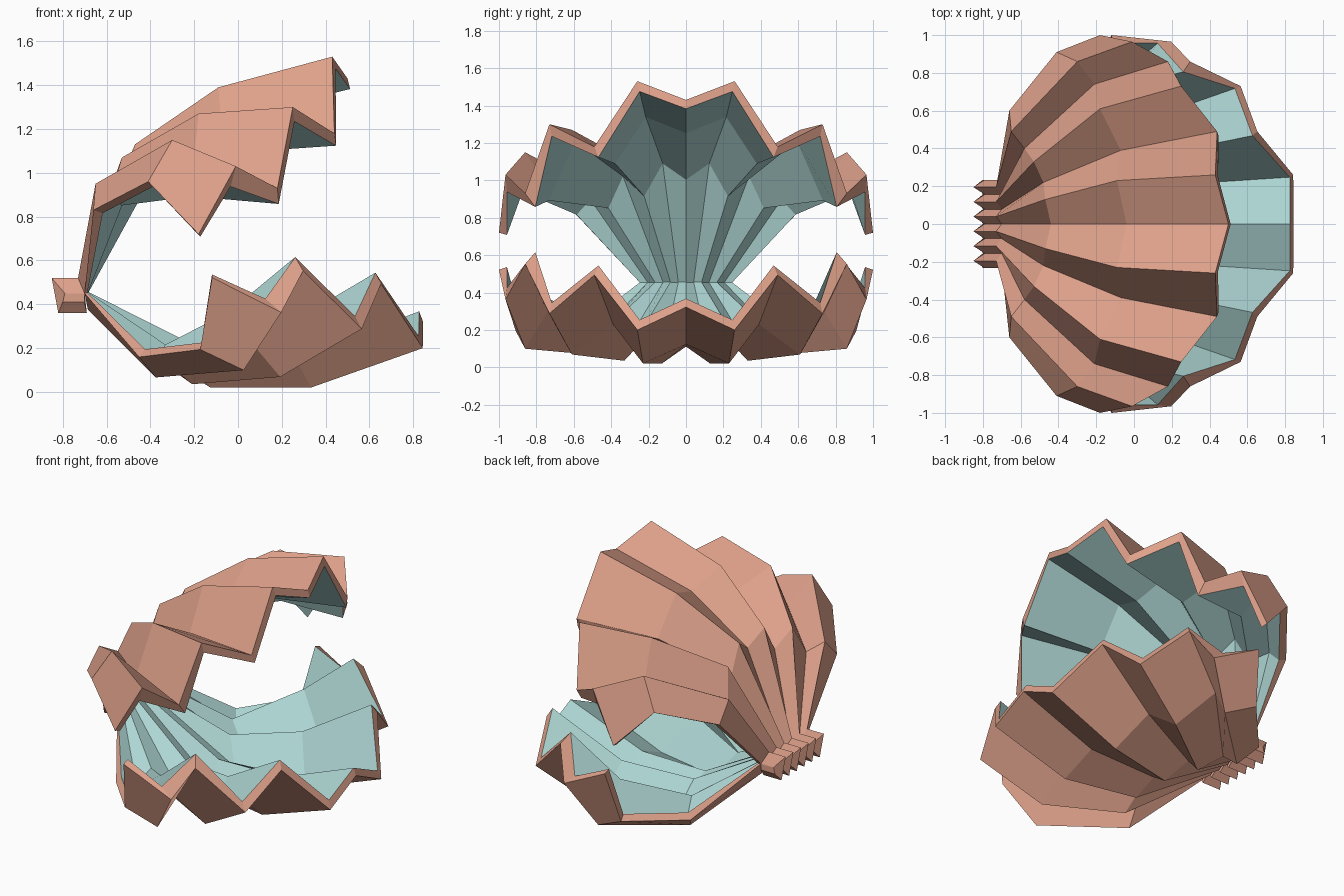
import bpy, bmesh, math
from mathutils import Vector, Matrix

cube = bpy.data.objects.get("Cube")
if cube:
    bpy.data.objects.remove(cube, do_unlink=True)


def make_material(name, rgb):
    mat = bpy.data.materials.new(name)
    mat.use_nodes = True
    mat.diffuse_color = (*rgb, 1)
    bsdf = mat.node_tree.nodes["Principled BSDF"]
    bsdf.inputs["Base Color"].default_value = (*rgb, 1)
    bsdf.inputs["Roughness"].default_value = 0.8
    return mat


coral = make_material("coral", (0.73, 0.355, 0.255))
aqua = make_material("pale aqua", (0.42, 0.67, 0.65))

PIVOT = Vector((-0.70, 0, 0.45))
PITCH = 0.039       # spacing of the folds at the hinge
THICKNESS = 0.045

# Fold lines from the middle groove to the outer edge, from hinge to lip
FOLDS = [
    [(-.44, 0, 1.04), (-.04, 0, 1.30), (.50, 0, 1.43)],
    [(-.47, .13, 1.13), (-.09, .23, 1.39), (.43, .26, 1.53)],
    [(-.48, .22, .96), (-.07, .39, 1.15), (.44, .49, 1.18)],
    [(-.53, .33, 1.07), (-.18, .61, 1.27), (.25, .73, 1.30)],
    [(-.58, .40, .90), (-.21, .74, .97), (.18, .86, .93)],
    [(-.65, .49, .95), (-.30, .86, 1.15), (-.01, .965, 1.03)],
    [(-.66, .60, .83), (-.41, .91, .96), (-.18, 1.0, .72)],
]
LINES = range(-6, 7)


def sheet(bm, rows, material=0):
    """Skin a grid of points; rows run along y."""
    grid = [[bm.verts.new(p) for p in row] for row in rows]
    for a, b in zip(grid, grid[1:]):
        for k in range(len(a) - 1):
            face = bm.faces.new((a[k], b[k], b[k + 1], a[k + 1]))
            face.material_index = material
    return grid


def close_border(bm, top, bottom):
    """Join the borders of two grids of equal size."""
    def loop(g):
        return (g[0] + [r[-1] for r in g[1:-1]]
                + g[-1][::-1] + [r[0] for r in g[-2:0:-1]])
    a, b = loop(top), loop(bottom)
    for i in range(len(a)):
        j = (i + 1) % len(a)
        bm.faces.new((a[i], a[j], b[j], b[i]))


def finish(bm, name, materials):
    bmesh.ops.recalc_face_normals(bm, faces=bm.faces)
    mesh = bpy.data.meshes.new(name)
    bm.to_mesh(mesh)
    bm.free()
    for mat in materials:
        mesh.materials.append(mat)
    obj = bpy.data.objects.new(name, mesh)
    bpy.context.collection.objects.link(obj)
    return obj


def fold_row(ring):
    """Mirror one ring of fold points across the middle groove."""
    points = []
    for k in LINES:
        x, y, z = FOLDS[abs(k)][ring]
        points.append((x, math.copysign(y, k), z))
    return points


def zigzag(ridge, groove):
    """Row of points alternating between ridge and groove (x, z)."""
    row = []
    for k in LINES:
        x, z = ridge if k % 2 else groove
        row.append((x, k * PITCH, z))
    return row


def make_valve(name, transform):
    bm = bmesh.new()
    rows = [zigzag((-.73, .52), (-.70, .45))] + [fold_row(r) for r in range(3)]
    outer = sheet(bm, rows)
    bm.normal_update()
    # Lining: straight at the hinge, even wall thickness elsewhere
    lining = [[(-.69, k * PITCH, .44) for k in LINES]]
    for row in outer[1:]:
        lining.append([v.co - v.normal * v.calc_shell_factor() * THICKNESS
                       for v in row])
    inner = sheet(bm, lining, 1)
    close_border(bm, outer, inner)
    bm.transform(transform)
    return finish(bm, name, (coral, aqua))


# Lower valve is the upper one reflected in a tilted plane through the hinge
tilt = math.radians(17.25)
normal = Vector((-math.sin(tilt), 0, math.cos(tilt)))
reflect = (Matrix.Translation(PIVOT) @ Matrix.Scale(-1, 4, normal)
           @ Matrix.Translation(-PIVOT))
make_valve("upper_valve", Matrix.Identity(4))
make_valve("lower_valve", reflect)

# Corrugated hinge block
bm = bmesh.new()
top = sheet(bm, [zigzag((-.85, .52), (-.79, .45)),
                 zigzag((-.73, .52), (-.70, .45))])
bottom = sheet(bm, [zigzag((-.82, .36), (-.80, .41)),
                    zigzag((-.69, .36), (-.70, .41))])
close_border(bm, top, bottom)
finish(bm, "hinge", (coral,))
